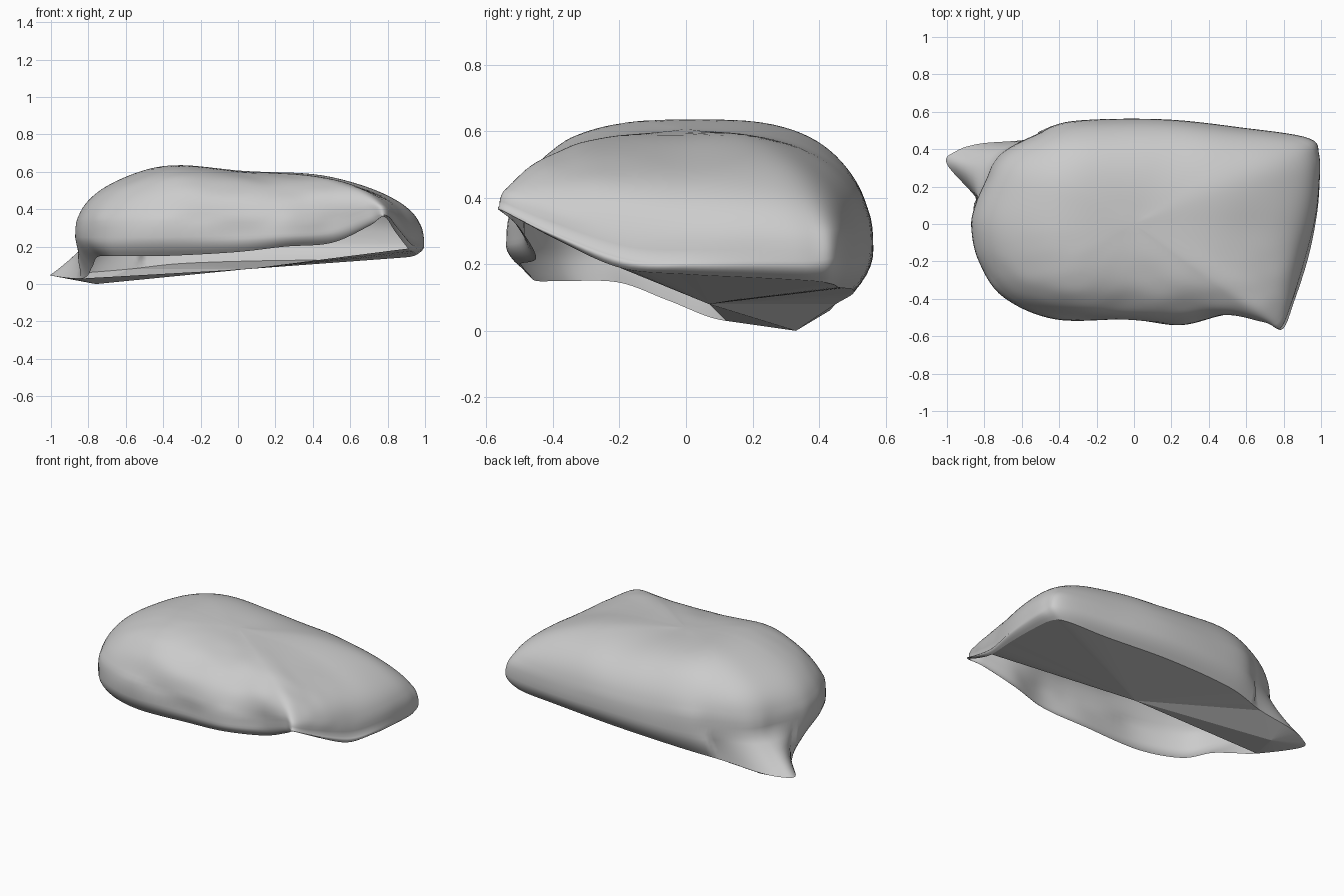
import bpy, bmesh, math
from mathutils import Vector, noise

if "Cube" in bpy.data.objects:
    bpy.data.objects.remove(bpy.data.objects["Cube"])

# Control points running counter-clockwise from the right end: lower lip and widest line
RIM = [(.95,.2,.16), (.94,.38,.15), (.86,.44,.14), (.6,.46,.13), (.15,.5,.125), (-.3,.5,.11),
       (-.58,.45,.08), (-.82,.43,.06), (-.95,.39,.05), (-1,.32,.045), (-.83,.12,.03),
       (-.78,-.05,.09), (-.75,-.2,.145), (-.66,-.36,.15), (-.4,-.45,.15), (-.02,-.47,.17),
       (.25,-.5,.2), (.5,-.45,.22), (.7,-.5,.31), (.78,-.55,.36), (.84,-.4,.28),
       (.91,-.2,.19), (.94,0,.17)]
BULGE = [(.99,.2,.21), (.99,.37,.21), (.93,.46,.22), (.58,.515,.22), (.15,.56,.24), (-.33,.55,.24),
         (-.52,.48,.24), (-.68,.4,.24), (-.75,.33,.24), (-.79,.24,.24), (-.85,.1,.24),
         (-.87,-.02,.25), (-.83,-.2,.25), (-.7,-.39,.25), (-.42,-.51,.25), (-.02,-.51,.26),
         (.25,-.54,.27), (.5,-.485,.29), (.7,-.525,.36), (.785,-.555,.37), (.85,-.4,.3),
         (.92,-.17,.22), (.97,.03,.21)]
SUB, LIP_ROWS, DOME_ROWS = 8, 5, 28


def closed_curve(pts):
    """Smooth closed curve through the points."""
    p = [Vector(q) for q in pts]
    n, out = len(p), []
    for i in range(n):
        a, b, c, d = (p[(i + k - 1) % n] for k in range(4))
        for s in range(SUB):
            t = s / SUB
            out.append(.5 * (2*b + (c - a)*t + (2*a - 5*b + 4*c - d)*t*t
                             + (3*b - a - 3*c + d)*t**3))
    return out


def relaxed(pts, times, grow):
    """Outline with its corners rounded away."""
    n = len(pts)
    for _ in range(times):
        pts = [(pts[i - 1] + pts[i] * 2 + pts[(i + 1) % n]) / 4 for i in range(n)]
    return [Vector((p.x * grow, p.y * grow, p.z)) for p in pts]


def crown(x, y):
    """Height of the top before it rounds off to the sides."""
    return (.592 + .053 * math.exp(-((x + .38) / .3)**2) + .01 * math.exp(-((x - .35) / .2)**2)
            - .02 * max(0, x - .5) + .03 * max(0, y))


def wrinkle(p, fade):
    front = max(0, min(1, (-p.y - .05) * 3))
    n = .006 * noise.noise(p * 4) + .009 * front * noise.noise(Vector((p.x * 7, p.y * 11, p.z * 11)))
    return n * fade


rim, bulge = closed_curve(RIM), closed_curve(BULGE)
body = relaxed(bulge, 90, 1.02)
N = len(rim)
bm = bmesh.new()
rows = []

# Lip: from the lower edge out to the widest line
for r in range(LIP_ROWS):
    t = r / LIP_ROWS
    row = []
    for a, b in zip(rim, bulge):
        p = a.lerp(b, t)
        out = Vector((b.x, b.y, 0)).normalized()
        p += out * .06 * t * (1 - t) * (1 if b.xy.length > a.xy.length else -.6)
        row.append(bm.verts.new(p))
    rows.append(row)

# Dome: rounded shoulder from the widest line to the crown, corners fading out on the way
for r in range(DOME_ROWS):
    t = r / DOME_ROWS * math.pi / 2
    k = min(1, r / (DOME_ROWS * .4))
    k = k * k * (3 - 2 * k)
    row = []
    for b, s in zip(bulge, body):
        q = b.lerp(s, k)
        n = 2.65 - .25 * max(-1, min(1, q.x * 1.5))
        f, h = math.cos(t)**(2 / n), math.sin(t)**(2 / n)
        x, y = q.x * f, q.y * f
        p = Vector((x, y, q.z + (crown(x, y) - q.z) * h))
        p += Vector((x * .5, y, .5)).normalized() * wrinkle(p, min(1, r / 3))
        row.append(bm.verts.new(p))
    rows.append(row)

for lo, hi in zip(rows, rows[1:]):
    for i in range(N):
        j = (i + 1) % N
        bm.faces.new((lo[i], lo[j], hi[j], hi[i]))
top = bm.verts.new((0, 0, crown(0, 0)))
for i in range(N):
    bm.faces.new((rows[-1][i], rows[-1][(i + 1) % N], top))
# Soften the upper rows so no ridge runs to the crown
upper = [v for row in rows[LIP_ROWS + 4:] for v in row] + [top]
for _ in range(6):
    bmesh.ops.smooth_vert(bm, verts=upper, factor=.5, use_axis_x=True, use_axis_y=True, use_axis_z=True)
for f in bm.faces:
    f.smooth = True


def finish(bm, name):
    me = bpy.data.meshes.new(name)
    bm.to_mesh(me)
    bm.free()
    ob = bpy.data.objects.new(name, me)
    bpy.context.collection.objects.link(ob)


finish(bm, "pillow_shell")

# Flat closing panel under the back half; the front half stays open
bm = bmesh.new()
edge = [bm.verts.new(p) for p in rim]
mid = bm.verts.new((.05, .07, .08))
low = bm.verts.new((-.76, .33, 0))
start, split, end = 21 * SUB, N + 6 * SUB, N + 10 * SUB
for i in range(start, end):
    bm.faces.new((edge[(i + 1) % N], edge[i % N], mid if i < split else low))
bm.faces.new((mid, low, edge[split % N]))
bm.faces.new((mid, edge[end % N], low))
bmesh.ops.delete(bm, geom=[v for v in bm.verts if not v.link_faces], context='VERTS')
finish(bm, "bottom_panel")
